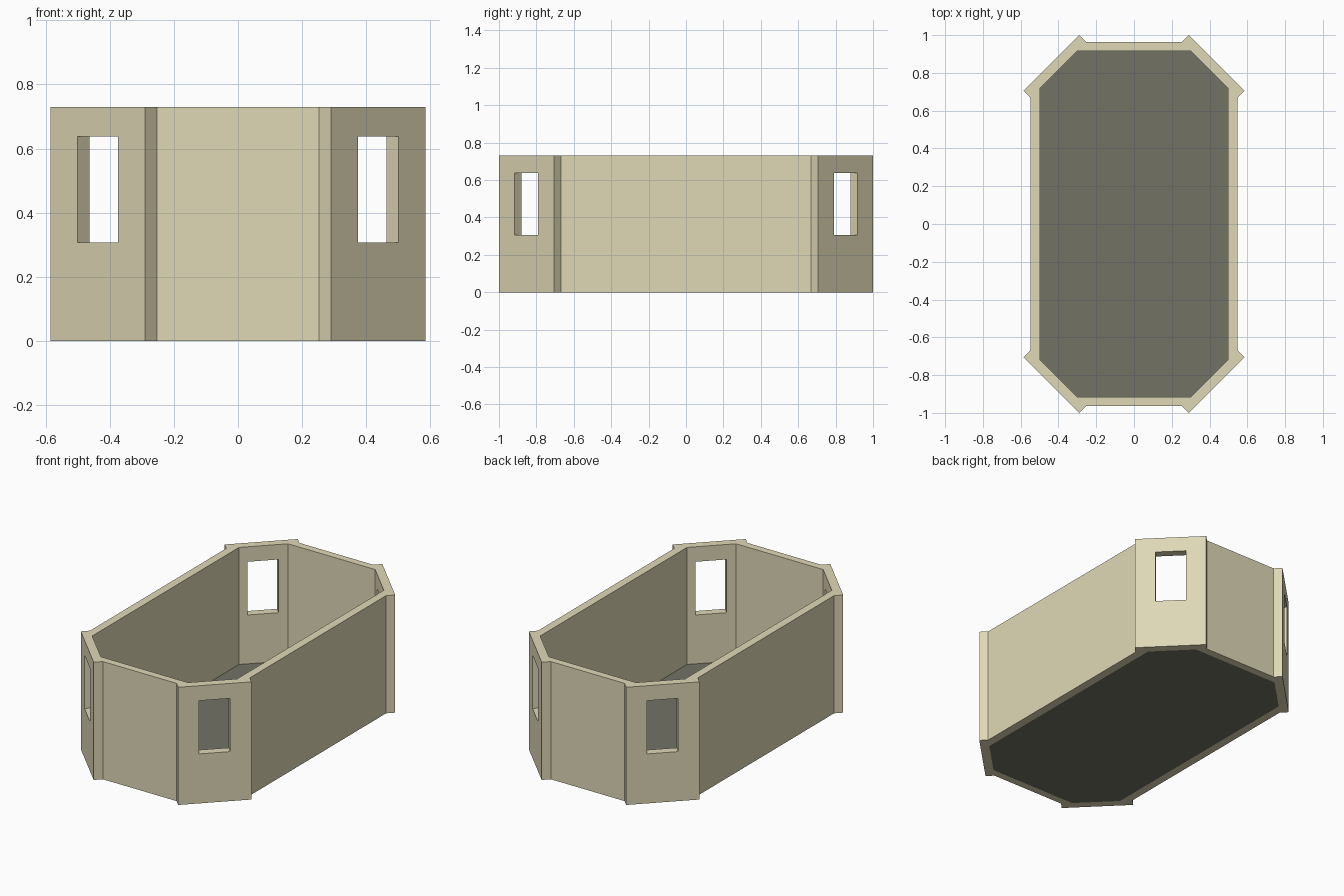
import bpy, bmesh, math
from mathutils import Matrix

if "Cube" in bpy.data.objects:
    bpy.data.objects.remove(bpy.data.objects["Cube"])

H = 0.73


def material(name, color):
    m = bpy.data.materials.new(name)
    m.diffuse_color = (*color, 1)
    m.use_nodes = True
    m.node_tree.nodes["Principled BSDF"].inputs["Base Color"].default_value = m.diffuse_color
    return m


def add_object(name, bm, mat=None):
    bmesh.ops.recalc_face_normals(bm, faces=bm.faces)
    mesh = bpy.data.meshes.new(name)
    bm.to_mesh(mesh)
    bm.free()
    obj = bpy.data.objects.new(name, mesh)
    bpy.context.collection.objects.link(obj)
    if mat:
        mesh.materials.append(mat)
    return obj


def full_loop(quarter):
    """Mirror a +x +y corner profile into a closed outline."""
    half = quarter + [(x, -y) for x, y in reversed(quarter)]
    return half + [(-x, y) for x, y in reversed(half)]


tan = material("tan_wall", (0.74, 0.69, 0.47))
dark = material("dark_floor", (0.17, 0.17, 0.13))

outer = full_loop([(0.253, 0.963), (0.29, 1.0), (0.585, 0.705), (0.548, 0.668)])
inner = full_loop([(0.299, 0.917), (0.497, 0.719)])

# Wall ring: corner panels stand slightly proud of the straight walls
bm = bmesh.new()
rings = {(k, z): [bm.verts.new((x, y, z)) for x, y in pts]
         for k, pts in (("out", outer), ("in", inner)) for z in (0, H)}
for k, n in (("out", 16), ("in", 8)):
    for i in range(n):
        lo, hi, j = rings[k, 0], rings[k, H], (i + 1) % n
        bm.faces.new((lo[i], lo[j], hi[j], hi[i]))
for z in (0, H):
    o, n = rings["out", z], rings["in", z]
    for c in range(4):
        a, b = n[2 * c], n[2 * c + 1]
        bm.faces.new(o[4 * c:4 * c + 4] + [b, a])
        bm.faces.new((o[4 * c + 3], o[(4 * c + 4) % 16], n[(2 * c + 2) % 8], b))
walls = add_object("walls", bm, tan)

# Window cutter: one box through each corner panel
bm = bmesh.new()
for sx in (-1, 1):
    for sy in (-1, 1):
        mat = (Matrix.Translation((sx * 0.418, sy * 0.834, 0.472))
               @ Matrix.Rotation(sx * sy * math.pi / 4, 4, 'Z')
               @ Matrix.Diagonal((0.2, 0.178, 0.33, 1)))
        bmesh.ops.create_cube(bm, size=1, matrix=mat)
cutter = add_object("window_cutter", bm)
cutter.hide_render = True
cutter.hide_set(True)
cut = walls.modifiers.new("windows", 'BOOLEAN')
cut.operation = 'DIFFERENCE'
cut.solver = 'EXACT'
cut.object = cutter

# Thin floor plate
bm = bmesh.new()
face = bm.faces.new([bm.verts.new((x, y, 0)) for x, y in inner])
ext = bmesh.ops.extrude_face_region(bm, geom=[face])
bmesh.ops.translate(bm, vec=(0, 0, 0.004),
                    verts=[v for v in ext["geom"] if isinstance(v, bmesh.types.BMVert)])
if not any(abs(f.normal.z) > 0.9 and f.calc_center_median().z < 0.001 for f in bm.faces):
    bm.faces.new([v for v in bm.verts if v.co.z < 0.001])
add_object("floor", bm, dark)
